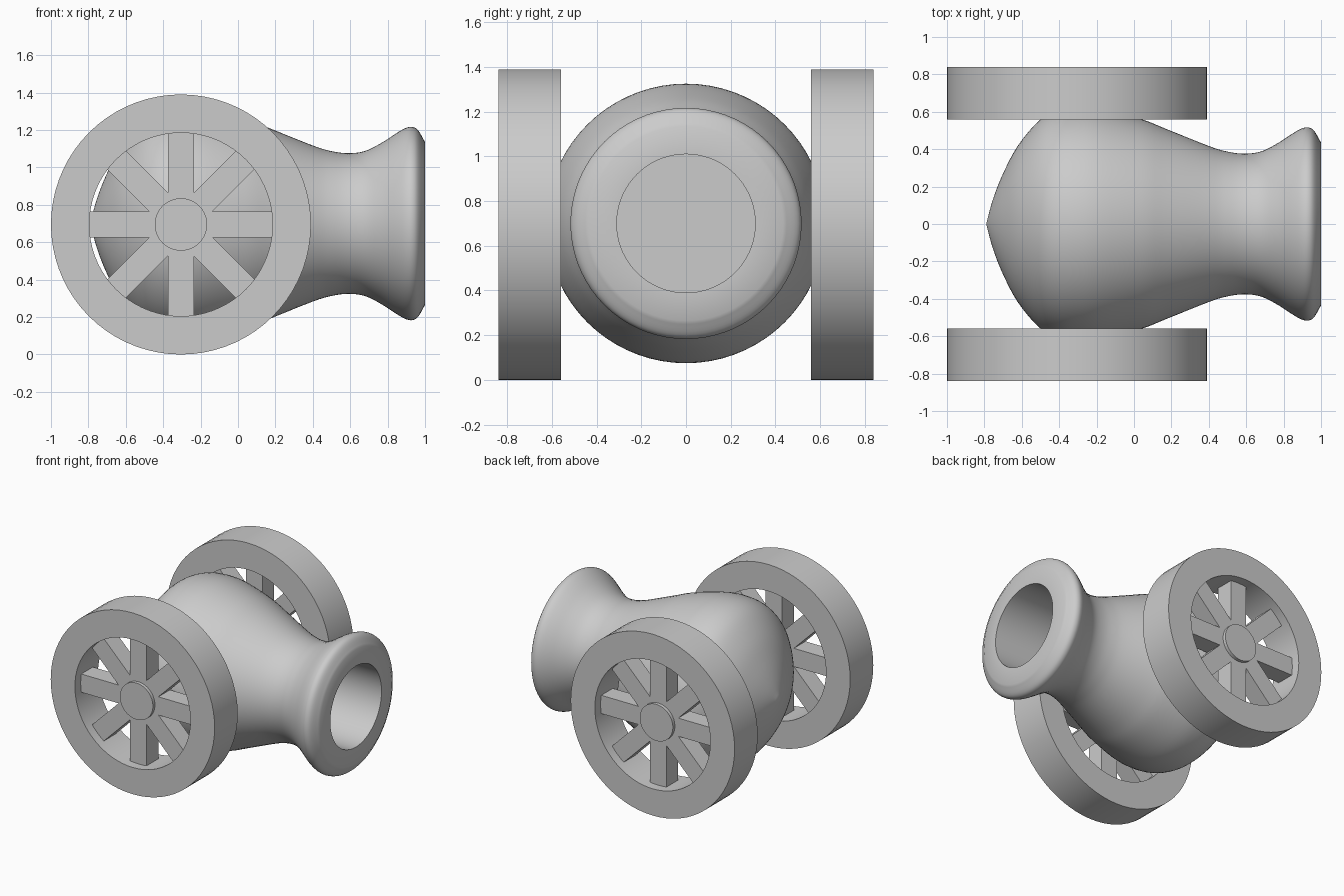
import bpy, bmesh, math
from mathutils import Matrix, Vector

if "Cube" in bpy.data.objects:
    bpy.data.objects.remove(bpy.data.objects["Cube"])

AXLE = Vector((-0.305, 0, 0.695))
WHEEL_R, RIM_R = 0.695, 0.49


def make_object(name, bm, smooth=35):
    bmesh.ops.recalc_face_normals(bm, faces=bm.faces)
    mesh = bpy.data.meshes.new(name)
    bm.to_mesh(mesh)
    bm.free()
    ob = bpy.data.objects.new(name, mesh)
    bpy.context.collection.objects.link(ob)
    bpy.ops.object.select_all(action='DESELECT')
    ob.select_set(True)
    bpy.context.view_layer.objects.active = ob
    bpy.ops.object.shade_smooth_by_angle(angle=math.radians(smooth))
    return ob


def lathe(name, profile, axis, centre, steps=72, closed=False, smooth=35):
    """Spin (along, radius) points about the x or y axis."""
    bm = bmesh.new()
    if axis == 'X':
        vs = [bm.verts.new((a, 0, r)) for a, r in profile]
        direction = (1, 0, 0)
    else:
        vs = [bm.verts.new((0, a, r)) for a, r in profile]
        direction = (0, 1, 0)
    pairs = list(zip(vs, vs[1:])) + ([(vs[-1], vs[0])] if closed else [])
    edges = [bm.edges.new(p) for p in pairs]
    bmesh.ops.spin(bm, geom=vs + edges, cent=(0, 0, 0), axis=direction,
                   angle=math.tau, steps=steps, use_merge=False)
    bmesh.ops.remove_doubles(bm, verts=bm.verts, dist=1e-4)
    bmesh.ops.translate(bm, verts=bm.verts, vec=centre)
    return make_object(name, bm, smooth)


def smooth_curve(pts, n=4):
    """Catmull-Rom curve through the profile points."""
    p = [Vector(q) for q in pts]
    p = [2 * p[0] - p[1]] + p + [2 * p[-1] - p[-2]]
    out = []
    for a, b, c, d in zip(p, p[1:], p[2:], p[3:]):
        for k in range(n):
            t = k / n
            out.append(0.5 * (2 * b + (c - a) * t + (2 * a - 5 * b + 4 * c - d) * t ** 2
                              + (3 * b - a - 3 * c + d) * t ** 3))
    return [tuple(v) for v in out] + [tuple(pts[-1])]


# Barrel: pointed breech, swollen body, narrow neck, flared lip and bore
outer = smooth_curve([
    (-0.79, 0), (-0.755, 0.13), (-0.70, 0.27), (-0.62, 0.42), (-0.51, 0.55),
    (-0.41, 0.608), (-0.30, 0.625), (-0.17, 0.615), (0.04, 0.56), (0.18, 0.505),
    (0.40, 0.417), (0.50, 0.387), (0.59, 0.376), (0.68, 0.388), (0.77, 0.433),
    (0.85, 0.485), (0.90, 0.512), (0.935, 0.516), (0.965, 0.496), (1.0, 0.435)])
bore = [(1.0, 0.31), (0.10, 0.31), (0.10, 0)]
lathe("barrel", outer + bore, 'X', (0, 0, AXLE.z + 0.005), smooth=50)


def wheel(side, y):
    centre = AXLE + Vector((0, y, 0))
    # Rim ring and hub disc
    lathe(side + "_wheel_rim", [(-0.14, RIM_R), (-0.14, WHEEL_R), (0.14, WHEEL_R), (0.14, RIM_R)],
          'Y', centre, closed=True)
    lathe(side + "_wheel_hub", [(-0.095, 0), (-0.095, 0.14), (0.095, 0.14), (0.095, 0)],
          'Y', centre)
    # Four full-length bars make the eight spokes
    bm = bmesh.new()
    for i in range(4):
        m = (Matrix.Translation(centre) @ Matrix.Rotation(i * math.pi / 4, 4, 'Y')
             @ Matrix.Diagonal((2 * RIM_R + 0.01, 0.14, 0.14, 1)))
        bmesh.ops.create_cube(bm, size=1, matrix=m)
    make_object(side + "_wheel_spokes", bm)


for side, y in (("front", -0.70), ("back", 0.70)):
    wheel(side, y)
